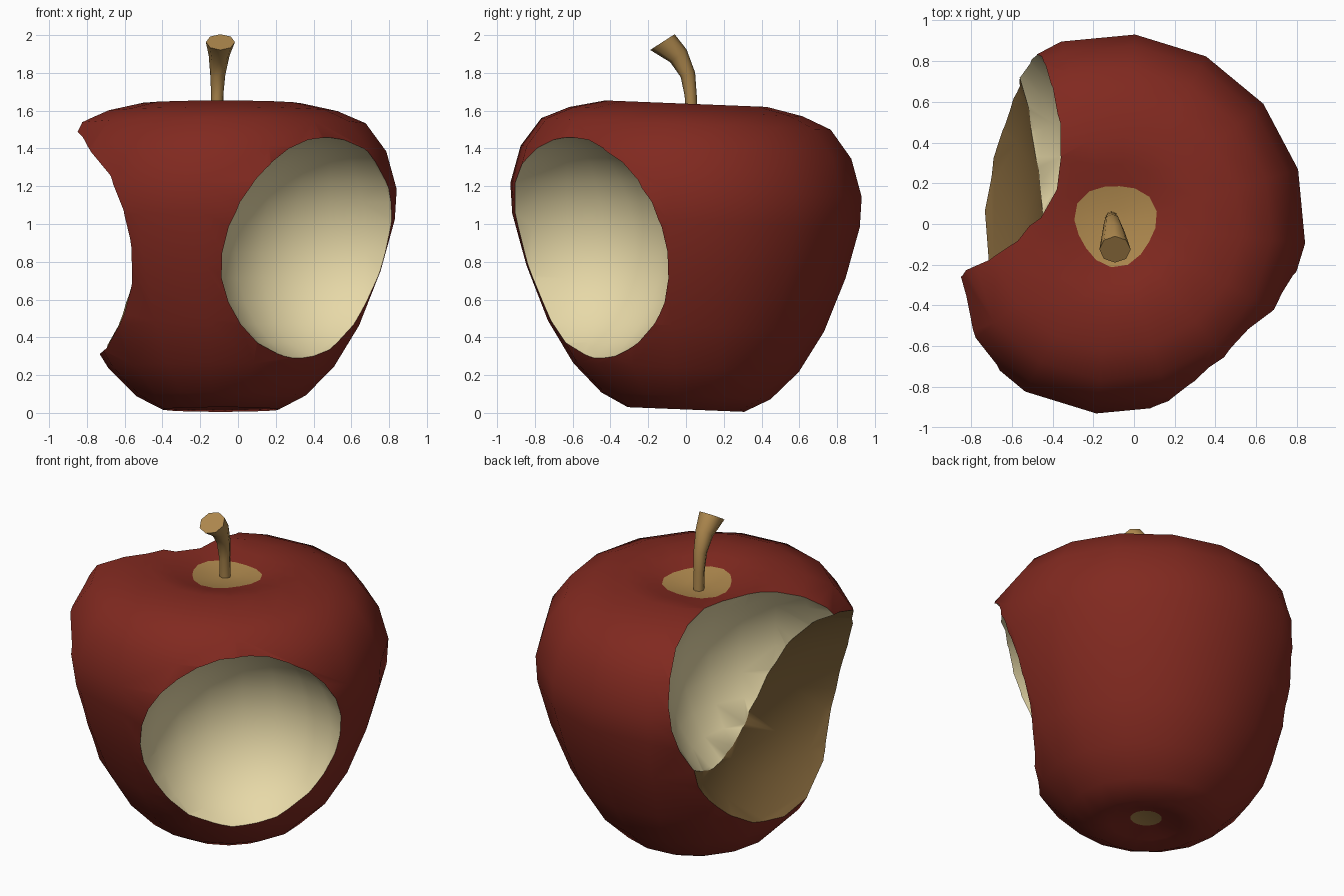
import bpy, bmesh, math, random
from mathutils import Vector

if "Cube" in bpy.data.objects:
    bpy.data.objects.remove(bpy.data.objects["Cube"])

random.seed(4)

def material(name, rgb):
    m = bpy.data.materials.new(name)
    m.diffuse_color = (*rgb, 1)
    m.use_nodes = True
    m.node_tree.nodes["Principled BSDF"].inputs["Base Color"].default_value = m.diffuse_color
    return m

RED, CREAM, BROWN, TAN = range(4)
MATS = [material("red_skin", (0.218, 0.022, 0.014)),
        material("cream_flesh", (0.82, 0.71, 0.40)),
        material("browned_flesh", (0.235, 0.138, 0.045)),
        material("tan_stem", (0.42, 0.245, 0.075))]

def make_object(name, bm):
    bmesh.ops.recalc_face_normals(bm, faces=bm.faces)
    me = bpy.data.meshes.new(name)
    bm.to_mesh(me)
    bm.free()
    for m in MATS:
        me.materials.append(m)
    ob = bpy.data.objects.new(name, me)
    bpy.context.collection.objects.link(ob)
    return ob

def skin_rings(bm, rings):
    """Bridge vertex rings and cap both ends."""
    n = len(rings[0])
    for a, b in zip(rings, rings[1:]):
        for i in range(n):
            j = (i + 1) % n
            bm.faces.new((a[i], a[j], b[j], b[i]))
    bm.faces.new(rings[0])
    bm.faces.new(rings[-1])

# Apple body: lathed profile (radius, height), slightly tilted to the back
PROFILE = [(0.09, 0.07), (0.2, 0.035), (0.31, 0.018), (0.45, 0.09), (0.6, 0.24),
           (0.735, 0.46), (0.85, 0.75), (0.925, 1.02), (0.935, 1.18), (0.88, 1.38),
           (0.77, 1.53), (0.62, 1.595), (0.43, 1.637), (0.3, 1.615), (0.2, 1.59), (0.08, 1.565)]
CX, SIDES = -0.09, 16
bm = bmesh.new()
rings = []
for r, z in PROFILE:
    ring = []
    for i in range(SIDES):
        a = 2 * math.pi * (i + 0.74) / SIDES
        k = r * (1 + (0.07 * math.sin(3 * a) if r == 0.2 and z > 1 else 0))
        y = k * math.sin(a)
        ring.append(bm.verts.new((CX + k * math.cos(a), y, z - 0.04 * y)))
    rings.append(ring)
skin_rings(bm, rings)
# Tan patches around the stem and at the base
for f in bm.faces:
    c = f.calc_center_median()
    rad = math.hypot(c.x - CX, c.y)
    if (c.z > 1 and rad < 0.17) or (c.z < 0.5 and rad < 0.08):
        f.material_index = TAN
apple = make_object("apple_body", bm)

# Bites: (name, centre, radii, material, jitter)
BITES = [("front_bite", (0.485, -0.63, 0.85), (0.61, 0.61, 0.605), CREAM, 0),
         ("back_bite", (-0.87, 0.33, 1.22), (0.645, 0.645, 0.645), CREAM, 0),
         ("old_bite", (-1.2, 0.0, 0.87), (0.77, 1.36, 0.73), BROWN, 0.012)]
cutters = []
for name, centre, radii, mat, jitter in BITES:
    bm = bmesh.new()
    if mat == BROWN:
        bmesh.ops.create_icosphere(bm, subdivisions=3, radius=1)
    else:
        bmesh.ops.create_uvsphere(bm, u_segments=20, v_segments=14, radius=1.01)
    for v in bm.verts:
        v.co *= 1 + random.uniform(-jitter, jitter)
        v.co = Vector(p * q for p, q in zip(v.co, radii)) + Vector(centre)
    for f in bm.faces:
        f.material_index = mat
    cutter = make_object(name + "_cutter", bm)
    cutter.hide_render = True
    cutters.append(cutter)
    mod = apple.modifiers.new(name, 'BOOLEAN')
    mod.operation = 'DIFFERENCE'
    mod.solver = 'EXACT'
    mod.object = cutter

# Bake the cuts and drop the cutters
deps = bpy.context.evaluated_depsgraph_get()
baked = bpy.data.meshes.new_from_object(apple.evaluated_get(deps))
apple.modifiers.clear()
apple.data = baked
for c in cutters:
    bpy.data.objects.remove(c)

# Stem: curved, flaring tube (centre, radius)
PATH = [((-0.11, 0.03, 1.54), 0.032), ((-0.11, 0.025, 1.68), 0.032),
        ((-0.107, 0.01, 1.79), 0.04), ((-0.1, -0.04, 1.89), 0.055),
        ((-0.093, -0.125, 1.963), 0.077)]
bm = bmesh.new()
rings = []
pts = [Vector(p) for p, _ in PATH]
for i, (p, r) in enumerate(PATH):
    t = pts[min(i + 1, len(pts) - 1)] - pts[max(i - 1, 0)]
    if i == len(pts) - 1:
        t = Vector((0, -0.54, 0.84))
    t.normalize()
    side = Vector((1, 0, 0))
    up = t.cross(side)
    rings.append([bm.verts.new(pts[i] + r * (side * math.cos(a) + up * math.sin(a)))
                  for a in (2 * math.pi * k / 8 for k in range(8))])
skin_rings(bm, rings)
for f in bm.faces:
    f.material_index = TAN
stem = make_object("stem", bm)

# Smooth surfaces, sharp bite rims
for ob, angle in ((apple, 42), (stem, 50)):
    bpy.ops.object.select_all(action='DESELECT')
    ob.select_set(True)
    bpy.context.view_layer.objects.active = ob
    bpy.ops.object.shade_smooth_by_angle(angle=math.radians(angle))
